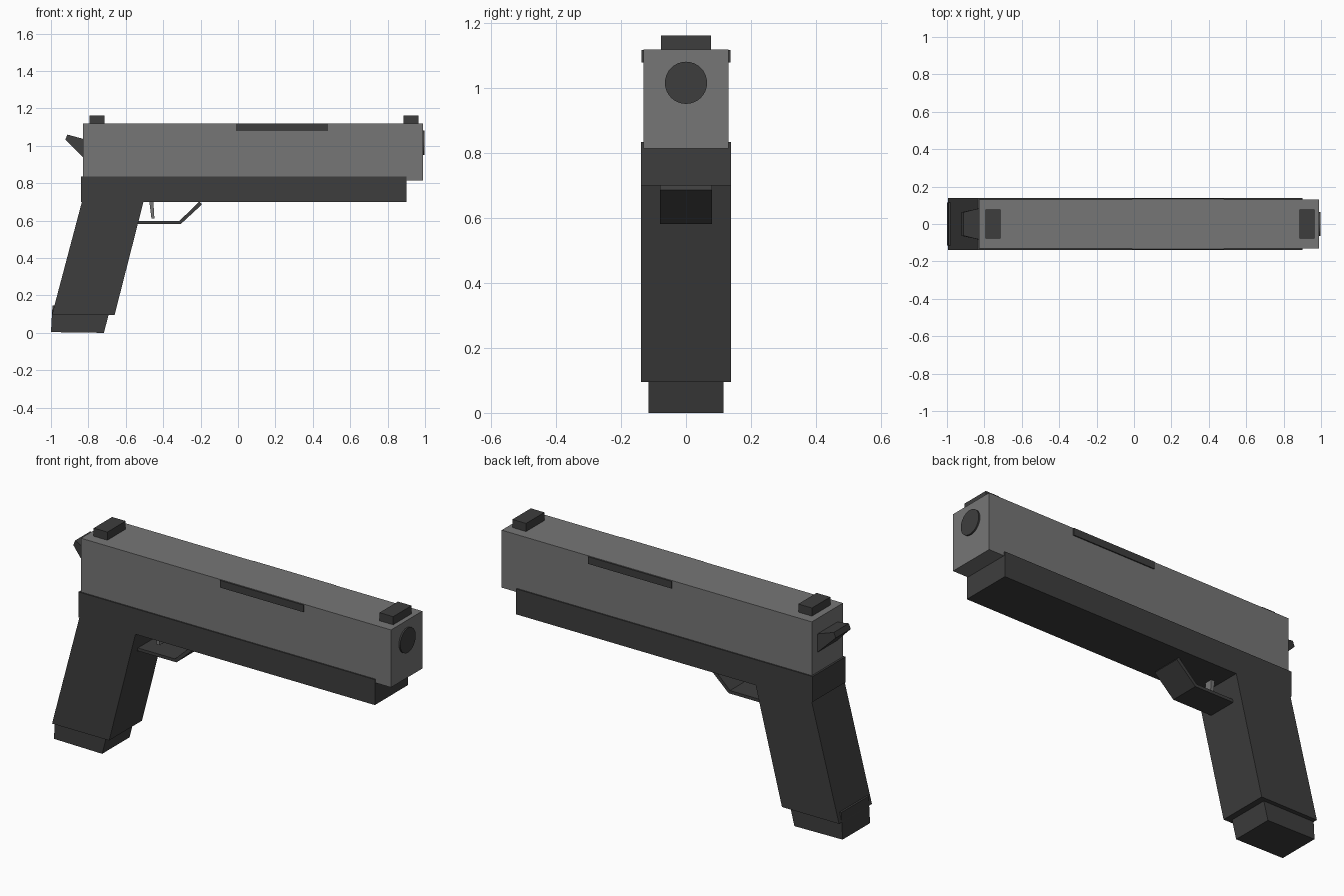
import bpy
import bmesh
import math
from mathutils import Matrix

if "Cube" in bpy.data.objects:
    bpy.data.objects.remove(bpy.data.objects["Cube"], do_unlink=True)


def make_material(name, value):
    mat = bpy.data.materials.new(name)
    mat.use_nodes = True
    colour = (value, value, value, 1)
    mat.diffuse_color = colour
    mat.node_tree.nodes["Principled BSDF"].inputs["Base Color"].default_value = colour
    return mat


steel = make_material("mid grey steel", 0.18)
polymer = make_material("dark grey polymer", 0.048)


def finish(name, bm, mat):
    bmesh.ops.recalc_face_normals(bm, faces=bm.faces)
    mesh = bpy.data.meshes.new(name)
    bm.to_mesh(mesh)
    bm.free()
    mesh.materials.append(mat)
    obj = bpy.data.objects.new(name, mesh)
    bpy.context.collection.objects.link(obj)
    return obj


def prism(name, profile, half_widths, mat):
    """Side profile in x, z spread to a half width in y (one, or one per point)."""
    if not isinstance(half_widths, (list, tuple)):
        half_widths = [half_widths] * len(profile)
    bm = bmesh.new()
    sides = [[bm.verts.new((x, s * w, z)) for (x, z), w in zip(profile, half_widths)]
             for s in (-1, 1)]
    bm.faces.new(sides[0])
    bm.faces.new(sides[1][::-1])
    n = len(profile)
    for i in range(n):
        j = (i + 1) % n
        bm.faces.new((sides[0][i], sides[0][j], sides[1][j], sides[1][i]))
    return finish(name, bm, mat)


def box(name, x0, x1, z0, z1, half_width, mat):
    return prism(name, [(x0, z0), (x1, z0), (x1, z1), (x0, z1)], half_width, mat)


# Upper body
box("slide", -0.83, 0.99, 0.815, 1.12, 0.131, steel)
box("frame", -0.84, 0.90, 0.70, 0.835, 0.138, polymer)
box("ejection_port", -0.01, 0.48, 1.08, 1.118, 0.137, polymer)
for name, x in (("rear_sight", -0.753), ("front_sight", 0.925)):
    box(name, x - 0.04, x + 0.04, 1.11, 1.163, 0.077, polymer)

# Muzzle disc
bm = bmesh.new()
bmesh.ops.create_cone(bm, cap_ends=True, segments=32, radius1=0.065, radius2=0.065,
                      depth=0.05,
                      matrix=Matrix.Translation((0.973, 0, 1.017))
                      @ Matrix.Rotation(math.pi / 2, 4, "Y"))
muzzle = finish("muzzle", bm, polymer)

# Hammer narrows toward its tip
prism("hammer", [(-0.82, 0.93), (-0.82, 1.035), (-0.912, 1.06), (-0.923, 1.033)],
      [0.085, 0.085, 0.063, 0.063], polymer)

# Raked grip and magazine base
prism("grip", [(-0.832, 0.71), (-0.503, 0.71), (-0.66, 0.095), (-0.995, 0.095)],
      0.138, polymer)
prism("magazine", [(-1.0, 0.004), (-0.717, 0), (-0.678, 0.15), (-0.992, 0.145)],
      0.115, polymer)

# Trigger and guard
prism("trigger", [(-0.475, 0.71), (-0.453, 0.71), (-0.447, 0.612), (-0.463, 0.612)],
      0.02, steel)
prism("trigger_guard", [(-0.55, 0.582), (-0.306, 0.582), (-0.193, 0.686), (-0.206, 0.702),
                        (-0.314, 0.598), (-0.55, 0.598)], 0.08, polymer)
